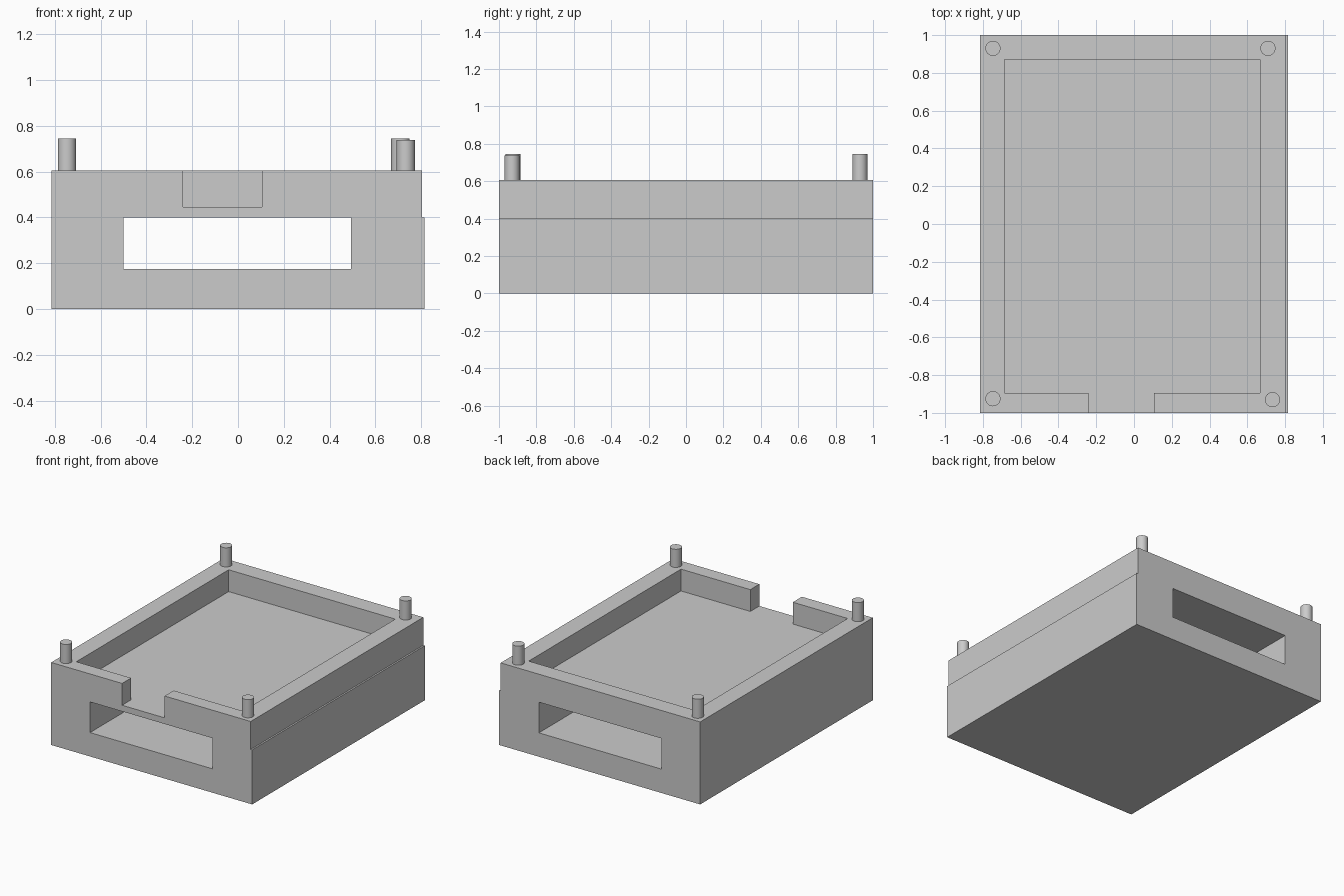
import bpy
import bmesh
from mathutils import Vector

cube = bpy.data.objects.get("Cube")
if cube:
    bpy.data.objects.remove(cube, do_unlink=True)

grey = bpy.data.materials.new("plain grey")
grey.use_nodes = True
colour = (0.6, 0.6, 0.6, 1)
grey.diffuse_color = colour
grey.node_tree.nodes["Principled BSDF"].inputs["Base Color"].default_value = colour


def extrude_outline(name, points, direction):
    """Solid made by sweeping a closed outline along a direction."""
    bm = bmesh.new()
    face = bm.faces.new([bm.verts.new(p) for p in points])
    swept = bmesh.ops.extrude_face_region(bm, geom=[face])["geom"]
    verts = [v for v in swept if isinstance(v, bmesh.types.BMVert)]
    bmesh.ops.translate(bm, verts=verts, vec=Vector(direction))
    bmesh.ops.recalc_face_normals(bm, faces=bm.faces[:])
    mesh = bpy.data.meshes.new(name)
    bm.to_mesh(mesh)
    bm.free()
    obj = bpy.data.objects.new(name, mesh)
    bpy.context.collection.objects.link(obj)
    mesh.materials.append(grey)
    return obj


def cut(target, cutter):
    """Subtract a cutter, then throw it away."""
    cutter.hide_render = True
    mod = target.modifiers.new("cut", "BOOLEAN")
    mod.operation = "DIFFERENCE"
    mod.solver = "EXACT"
    mod.object = cutter
    bpy.context.view_layer.objects.active = target
    bpy.ops.object.modifier_apply(modifier=mod.name)
    bpy.data.objects.remove(cutter, do_unlink=True)


# Main block, with a thin step along its left side
HALF, STEP, STEP_Z, TOP = 0.815, 0.803, 0.4, 0.605
section = [(-HALF, 0), (HALF, 0), (HALF, STEP_Z), (STEP, STEP_Z),
           (STEP, TOP), (-HALF, TOP)]
body = extrude_outline("case_body", [(x, -1, z) for x, z in section], (0, 2, 0))

# Slot running from front to back
slot = [(-0.5, 0.175), (0.493, 0.175), (0.493, STEP_Z), (-0.5, STEP_Z)]
cut(body, extrude_outline("slot_cutter", [(x, -1.2, z) for x, z in slot], (0, 2.4, 0)))

# Shallow tray with a notch opening through the front wall
FLOOR = 0.445
tray = [(-0.685, 0.87), (-0.685, -0.895), (-0.24, -0.895), (-0.24, -1.2),
        (0.105, -1.2), (0.105, -0.895), (0.667, -0.895), (0.667, 0.87)]
cut(body, extrude_outline("tray_cutter", [(x, y, FLOOR) for x, y in tray], (0, 0, 0.4)))

# Corner pegs
pegs = {
    "front_right_peg": (-0.747, -0.925, 0.745),
    "front_left_peg": (0.733, -0.93, 0.738),
    "back_right_peg": (-0.747, 0.93, 0.745),
    "back_left_peg": (0.709, 0.93, 0.745),
}
for name, (x, y, top) in pegs.items():
    bpy.ops.mesh.primitive_cylinder_add(
        vertices=32, radius=0.04, depth=top - TOP, location=(x, y, (top + TOP) / 2))
    peg = bpy.context.object
    peg.name = name
    peg.data.materials.append(grey)
    bpy.ops.object.shade_smooth_by_angle()
